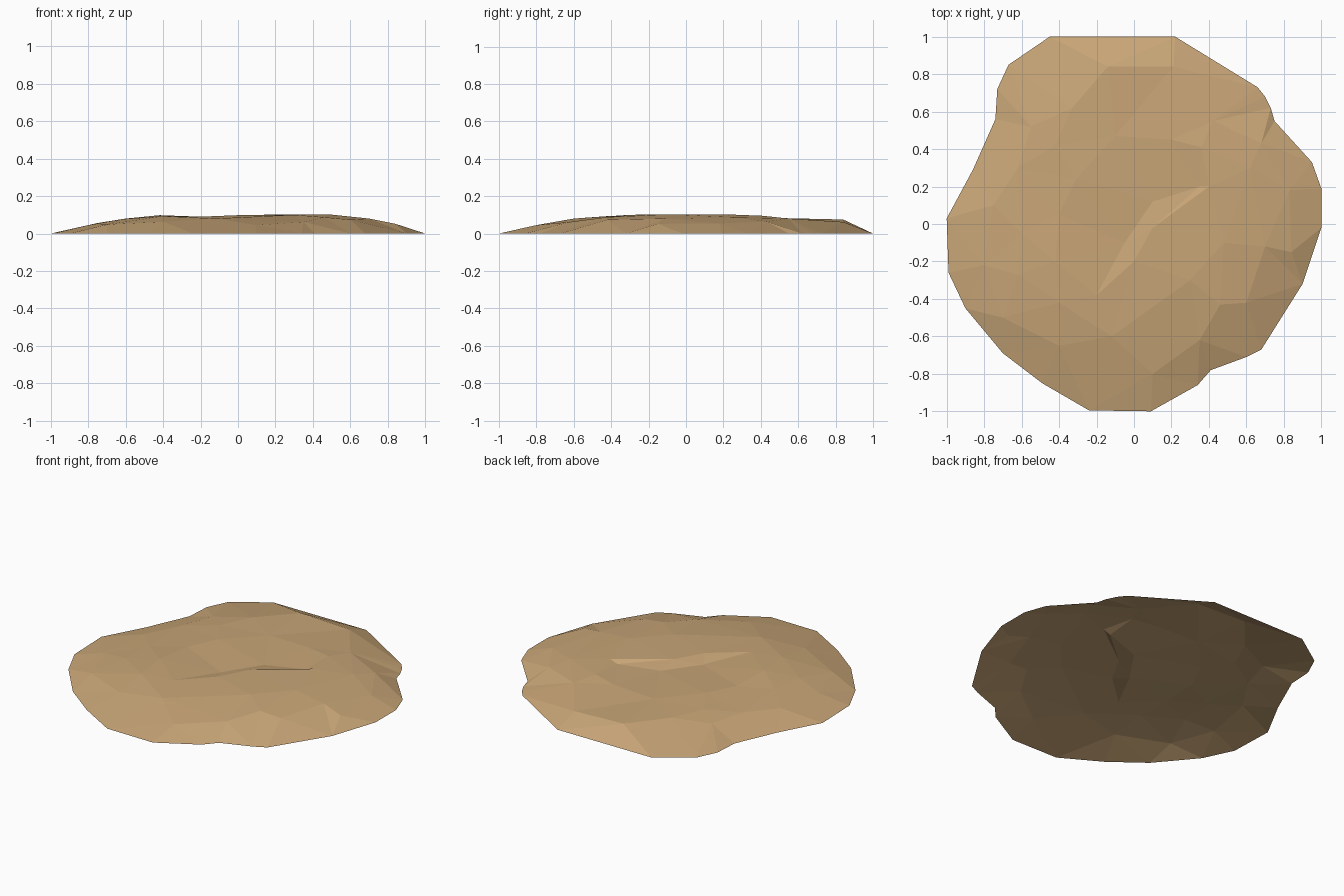
import bpy
from mathutils import Vector
from mathutils.geometry import delaunay_2d_cdt

# Ground outline of the mound, all at z = 0
outline = [(-.45, 1), (.22, 1), (.66, .73), (.70, .68), (.73, .62), (.75, .55),
           (.95, .33), (1, .19), (1, -.02), (.9, -.32), (.68, -.67), (.6, -.71),
           (.41, -.78), (.34, -.86), (.09, -1), (-.24, -.995), (-.49, -.85),
           (-.7, -.69), (-.9, -.45), (-.99, -.26), (-1, .03), (-.86, .29),
           (-.74, .56), (-.73, .72), (-.67, .85)]

# Facet corners on the worn upper surface
bumps = [(-.14, .84, .075), (.21, .84, .062), (-.42, .42, .082), (-.31, .24, .090),
         (-.55, .52, .064), (-.33, .62, .080), (-.1, .47, .083), (.2, .45, .088),
         (.36, .41, .095), (.42, .55, .080), (.68, .43, .064), (.62, .3, .085),
         (.83, .18, .054), (.4, .2, .103), (.35, .2, .085), (.1, .12, .078),
         (.1, -.02, .100), (-.05, -.1, .074), (-.2, -.38, .090), (.0, -.2, .098),
         (-.4, .05, .088), (-.42, -.2, .098), (-.6, -.05, .080), (-.62, -.27, .077),
         (-.8, -.22, .045), (-.7, -.5, .048), (-.4, -.42, .093), (-.12, -.6, .080),
         (.3, -.3, .100), (.46, -.43, .087), (.6, -.42, .074), (.48, -.1, .103),
         (.7, -.12, .080), (.84, -.15, .052), (.1, -.8, .045), (.35, -.62, .062),
         (-.62, .3, .070), (-.4, -.65, .063), (-.75, .1, .056)]

# Ridge line where the surface steps down toward the back left
step = [(18, 19), (19, 16), (16, 13), (18, 17), (17, 15), (15, 14)]

n = len(outline)
points = [Vector(p) for p in outline] + [Vector(b[:2]) for b in bumps]
heights = [0.0] * n + [b[2] for b in bumps]
edges = [(i, (i + 1) % n) for i in range(n)] + [(a + n, b + n) for a, b in step]
co, _, faces, orig, _, _ = delaunay_2d_cdt(points, edges, [], 1, 1e-5)
verts = [(p.x, p.y, heights[o[0]] if o else 0.09) for p, o in zip(co, orig)]

# Open, flat-shaded shell
mesh = bpy.data.meshes.new("earth_mound")
mesh.from_pydata(verts, [], [f if (co[f[1]] - co[f[0]]).cross(co[f[2]] - co[f[0]]) > 0
                             else f[::-1] for f in faces])
mound = bpy.data.objects.new("earth_mound", mesh)
bpy.context.collection.objects.link(mound)

mat = bpy.data.materials.new("sandy tan")
mat.diffuse_color = (0.58, 0.38, 0.185, 1)
mesh.materials.append(mat)
